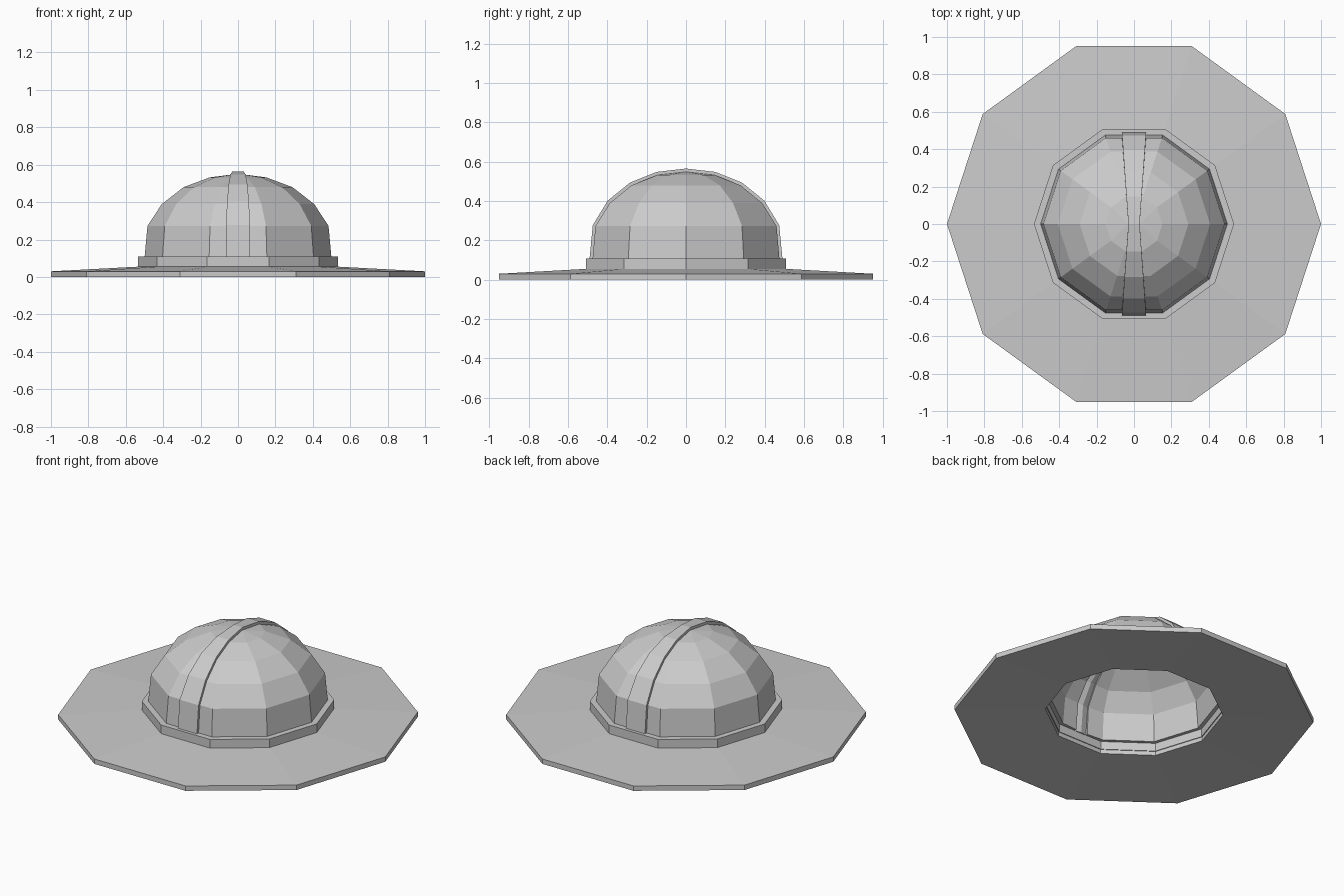
import bpy, bmesh
from math import sin, cos, radians

if "Cube" in bpy.data.objects:
    bpy.data.objects.remove(bpy.data.objects["Cube"])

SIDES = 10


def make_object(name, bm):
    bmesh.ops.recalc_face_normals(bm, faces=bm.faces)
    mesh = bpy.data.meshes.new(name)
    bm.to_mesh(mesh)
    bm.free()
    obj = bpy.data.objects.new(name, mesh)
    bpy.context.collection.objects.link(obj)
    return obj


def ring_part(name, profile):
    """Sweep a closed (radius, z) profile round a ten-sided ring."""
    bm = bmesh.new()
    cols = []
    for i in range(SIDES):
        a = radians(36 * i)
        cols.append([bm.verts.new((r * cos(a), r * sin(a), z)) for r, z in profile])
    n = len(profile)
    for i in range(SIDES):
        p, q = cols[i], cols[(i + 1) % SIDES]
        for j in range(n):
            k = (j + 1) % n
            bm.faces.new((p[j], q[j], q[k], p[k]))
    return make_object(name, bm)


# Brim with a gently raised underside, and the band above it
ring_part("brim", [(0.495, 0.025), (1.0, 0.0), (1.0, 0.03), (0.495, 0.057)])
ring_part("hat_band", [(0.49, 0.05), (0.535, 0.05), (0.535, 0.108), (0.49, 0.108)])

# Crown: (radius, z) of the dome and (y, z) of the raised centre strip
dome = [(0.50, 0.10), (0.484, 0.273), (0.407, 0.39), (0.291, 0.48), (0.152, 0.532), (0.0, 0.548)]
strip = [(0.491, 0.10), (0.474, 0.277), (0.398, 0.402), (0.284, 0.494), (0.148, 0.548), (0.0, 0.565)]

bm = bmesh.new()
rows = []
for (r, z), (ys, zs) in zip(dome, strip):
    w = 0.03 + 0.07 * r
    flat = r * sin(radians(72))
    pts = [(0, -ys, zs), (w, -ys, zs), (w, -flat, z)]
    for deg in (-72, -36, 0, 36, 72):
        a = radians(deg)
        pts.append((r * cos(a) if r else w, r * sin(a), z))
    pts += [(w, flat, z), (w, ys, zs), (0, ys, zs)]
    rows.append([bm.verts.new(p) for p in pts])
for low, high in zip(rows, rows[1:]):
    for i in range(len(low) - 1):
        bm.faces.new((low[i], low[i + 1], high[i + 1], high[i]))
bmesh.ops.remove_doubles(bm, verts=bm.verts, dist=0.0005)
# orient the open sheet outwards
bmesh.ops.recalc_face_normals(bm, faces=bm.faces)
if sum(f.normal.z * f.calc_area() for f in bm.faces) < 0:
    bmesh.ops.reverse_faces(bm, faces=bm.faces)
mesh = bpy.data.meshes.new("crown")
bm.to_mesh(mesh)
bm.free()
crown = bpy.data.objects.new("crown", mesh)
bpy.context.collection.objects.link(crown)

# Mirror the half crown and give it an inward wall
mirror = crown.modifiers.new("mirror", 'MIRROR')
mirror.use_clip = True
mirror.merge_threshold = 0.0005
wall = crown.modifiers.new("wall", 'SOLIDIFY')
wall.thickness = 0.035
wall.offset = -1
